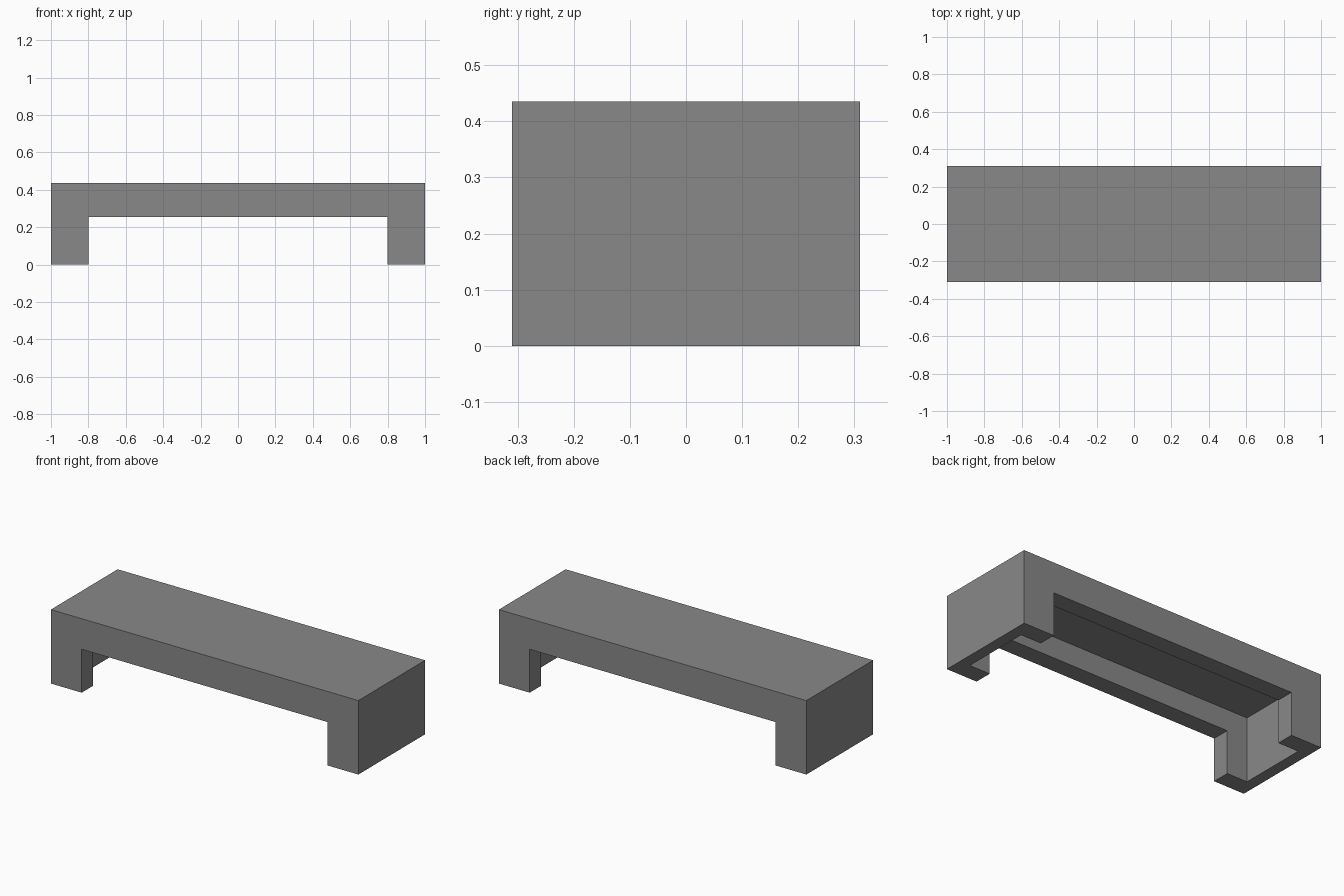
import bpy
import bmesh

cube = bpy.data.objects.get("Cube")
if cube:
    bpy.data.objects.remove(cube, do_unlink=True)

HALF_X, HALF_Y, HEIGHT = 1.0, 0.31, 0.435
SIDE_WALL, END_WALL, CEILING = 0.105, 0.067, 0.38
LEG_X, ARCH = 0.8, 0.255

grey = bpy.data.materials.new("plain grey")
grey.use_nodes = True
colour = (0.25, 0.25, 0.25, 1)
grey.diffuse_color = colour
grey.node_tree.nodes["Principled BSDF"].inputs["Base Color"].default_value = colour


def box(name, half_x, half_y, low, high):
    """Box centred on x and y, spanning the given heights."""
    bm = bmesh.new()
    bmesh.ops.create_cube(bm, size=2)
    for v in bm.verts:
        v.co = (v.co.x * half_x, v.co.y * half_y, high if v.co.z > 0 else low)
    mesh = bpy.data.meshes.new(name)
    bm.to_mesh(mesh)
    bm.free()
    mesh.materials.append(grey)
    obj = bpy.data.objects.new(name, mesh)
    bpy.context.collection.objects.link(obj)
    return obj


# Solid bench block
bench = box("bench", HALF_X, HALF_Y, 0, HEIGHT)

# Underside hollow and the opening between the legs
cutters = [
    box("hollow_cutter", HALF_X - END_WALL, HALF_Y - SIDE_WALL, -0.1, CEILING),
    box("opening_cutter", LEG_X, HALF_Y + 0.1, -0.2, ARCH),
]
for cutter in cutters:
    cut = bench.modifiers.new(cutter.name, "BOOLEAN")
    cut.operation = "DIFFERENCE"
    cut.solver = "EXACT"
    cut.object = cutter
    cutter.hide_render = True
    cutter.hide_viewport = True
    cutter.display_type = "WIRE"
